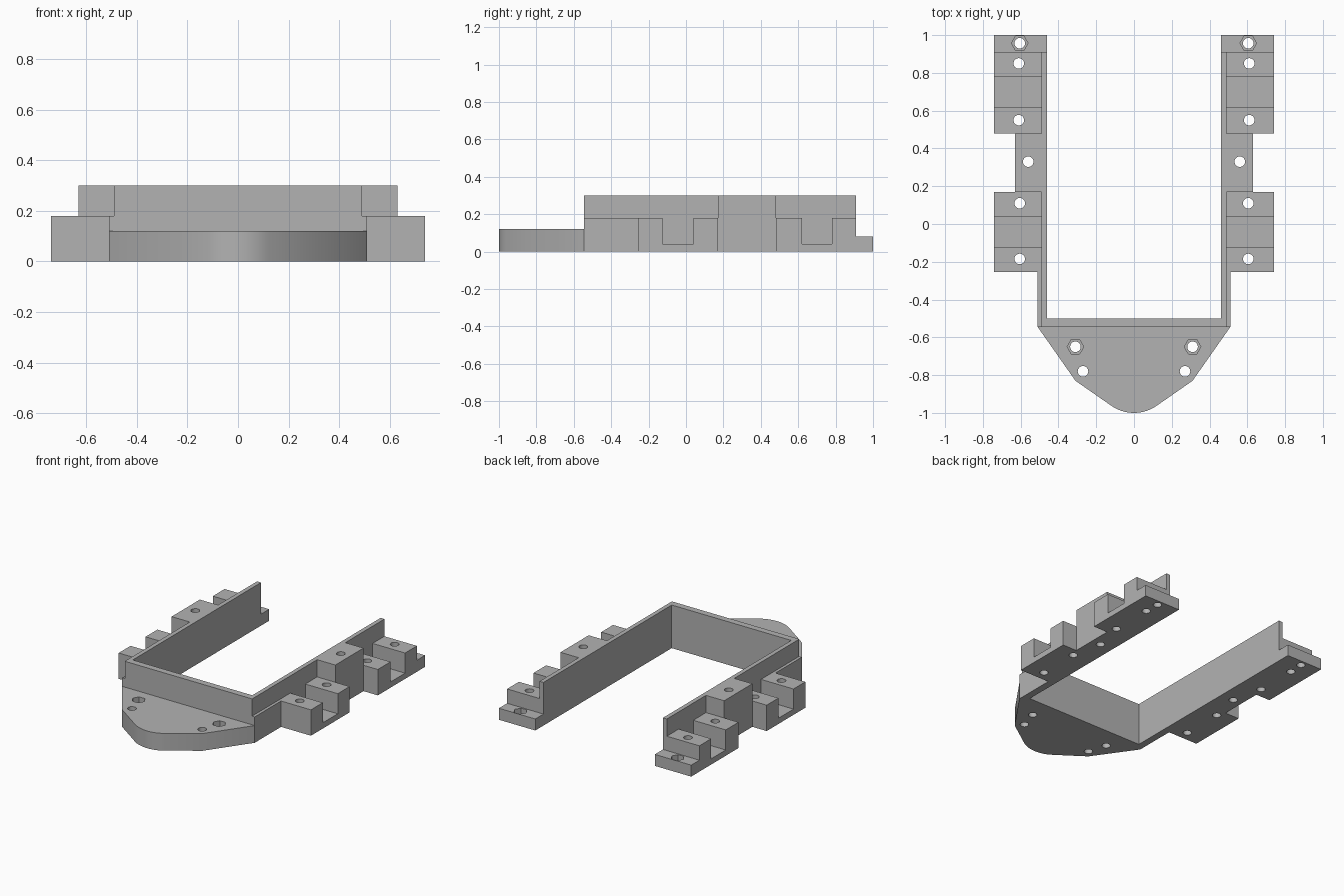
import bpy, bmesh, math
from mathutils import Matrix, Vector

cube = bpy.data.objects.get("Cube")
if cube:
    bpy.data.objects.remove(cube, do_unlink=True)

grey = bpy.data.materials.new("mid_grey")
grey.use_nodes = True
COLOUR = (0.45, 0.45, 0.45, 1)
grey.diffuse_color = COLOUR
grey.node_tree.nodes["Principled BSDF"].inputs["Base Color"].default_value = COLOUR

HOLE_R, NUT_R, NUT_DEPTH = 0.028, 0.044, 0.04
INNER, WALL, OUTER = 0.46, 0.49, 0.74
FRONT, WALL_TOP, BLOCK_TOP, NOSE_TOP = -0.545, 0.30, 0.18, 0.12


def extrude(name, points, vector):
    """Solid from a flat outline swept along a vector."""
    bm = bmesh.new()
    face = bm.faces.new([bm.verts.new(p) for p in points])
    swept = bmesh.ops.extrude_face_region(bm, geom=[face])["geom"]
    verts = [g for g in swept if isinstance(g, bmesh.types.BMVert)]
    bmesh.ops.translate(bm, verts=verts, vec=Vector(vector))
    bmesh.ops.recalc_face_normals(bm, faces=bm.faces)
    mesh = bpy.data.meshes.new(name)
    bm.to_mesh(mesh)
    bm.free()
    obj = bpy.data.objects.new(name, mesh)
    mesh.materials.append(grey)
    bpy.context.collection.objects.link(obj)
    return obj


def plan(name, outline, height):
    return extrude(name, [(x, y, 0) for x, y in outline], (0, 0, height))


def box(name, side, x0, x1, y0, y1, height):
    outline = [(side * x0, y0), (side * x1, y0), (side * x1, y1), (side * x0, y1)]
    return plan(name, outline, height)


def side_profile(name, side, outline):
    points = [(side * WALL, y, z) for y, z in outline]
    return extrude(name, points, (side * (OUTER - WALL), 0, 0))


def activate(obj):
    bpy.ops.object.select_all(action="DESELECT")
    obj.select_set(True)
    bpy.context.view_layer.objects.active = obj


def cut(obj, x, y, z0, z1, radius, sides):
    """Remove an upright prism from a part."""
    ring = [math.tau * i / sides for i in range(sides)]
    cutter = extrude("cutter", [(x + radius * math.cos(a), y + radius * math.sin(a), z0)
                                for a in ring], (0, 0, z1 - z0))
    cutter.hide_render = True
    mod = obj.modifiers.new("hole", "BOOLEAN")
    mod.operation, mod.solver, mod.object = "DIFFERENCE", "EXACT", cutter
    activate(obj)
    bpy.ops.object.modifier_apply(modifier=mod.name)
    bpy.data.objects.remove(cutter, do_unlink=True)


def bolt_hole(obj, x, y):
    cut(obj, x, y, -0.1, 0.5, HOLE_R, 24)


def nut_hole(obj, x, y, top):
    cut(obj, x, y, top - NUT_DEPTH, top + 0.1, NUT_R, 6)
    bolt_hole(obj, x, y)


# U-shaped wall
frame = plan("wall_frame", [(-WALL, FRONT), (WALL, FRONT), (WALL, 0.91), (INNER, 0.91),
                            (INNER, -0.5), (-INNER, -0.5), (-INNER, 0.91), (-WALL, 0.91)],
             WALL_TOP)
parts = [frame]

# Rounded nose plate
R, SWEEP = 0.21, math.radians(35)
arc = [SWEEP * (i / 8 - 1) for i in range(17)]
nose_outline = [(-0.51, FRONT), (-0.31, -0.83)]
nose_outline += [(R * math.sin(a), -1 + R * (1 - math.cos(a))) for a in arc]
nose_outline += [(0.31, -0.83), (0.51, FRONT)]
nose = plan("nose_plate", nose_outline, NOSE_TOP)
for side in (-1, 1):
    nut_hole(nose, side * 0.31, -0.65, NOSE_TOP)
    bolt_hole(nose, side * 0.27, -0.78)
parts.append(nose)

# Side fittings
for side, label in ((1, "left"), (-1, "right")):
    ledge = box("lower_ledge_" + label, side, WALL, 0.51, FRONT, -0.255, BLOCK_TOP)

    front = side_profile("front_clamp_" + label, side, [
        (-0.255, 0), (0.17, 0), (0.17, BLOCK_TOP), (0.04, BLOCK_TOP), (0.04, 0.04),
        (-0.125, 0.04), (-0.125, BLOCK_TOP), (-0.255, BLOCK_TOP)])
    for y in (-0.185, 0.11):
        bolt_hole(front, side * 0.605, y)

    middle = box("middle_block_" + label, side, WALL, 0.63, 0.17, 0.48, WALL_TOP)
    bolt_hole(middle, side * 0.56, 0.33)

    rear = side_profile("rear_clamp_" + label, side, [
        (0.48, 0), (0.91, 0), (0.91, BLOCK_TOP), (0.78, BLOCK_TOP), (0.78, 0.04),
        (0.62, 0.04), (0.62, BLOCK_TOP), (0.48, BLOCK_TOP)])
    for y in (0.55, 0.85):
        bolt_hole(rear, side * 0.61, y)

    tab = box("end_tab_" + label, side, INNER, OUTER, 0.91, 1.0, 0.08)
    nut_hole(tab, side * 0.605, 0.957, 0.08)
    parts += [ledge, front, middle, rear, tab]

# Smooth the curved sides, keep edges crisp
for part in parts:
    activate(part)
    bpy.ops.object.shade_smooth_by_angle(angle=math.radians(30))
